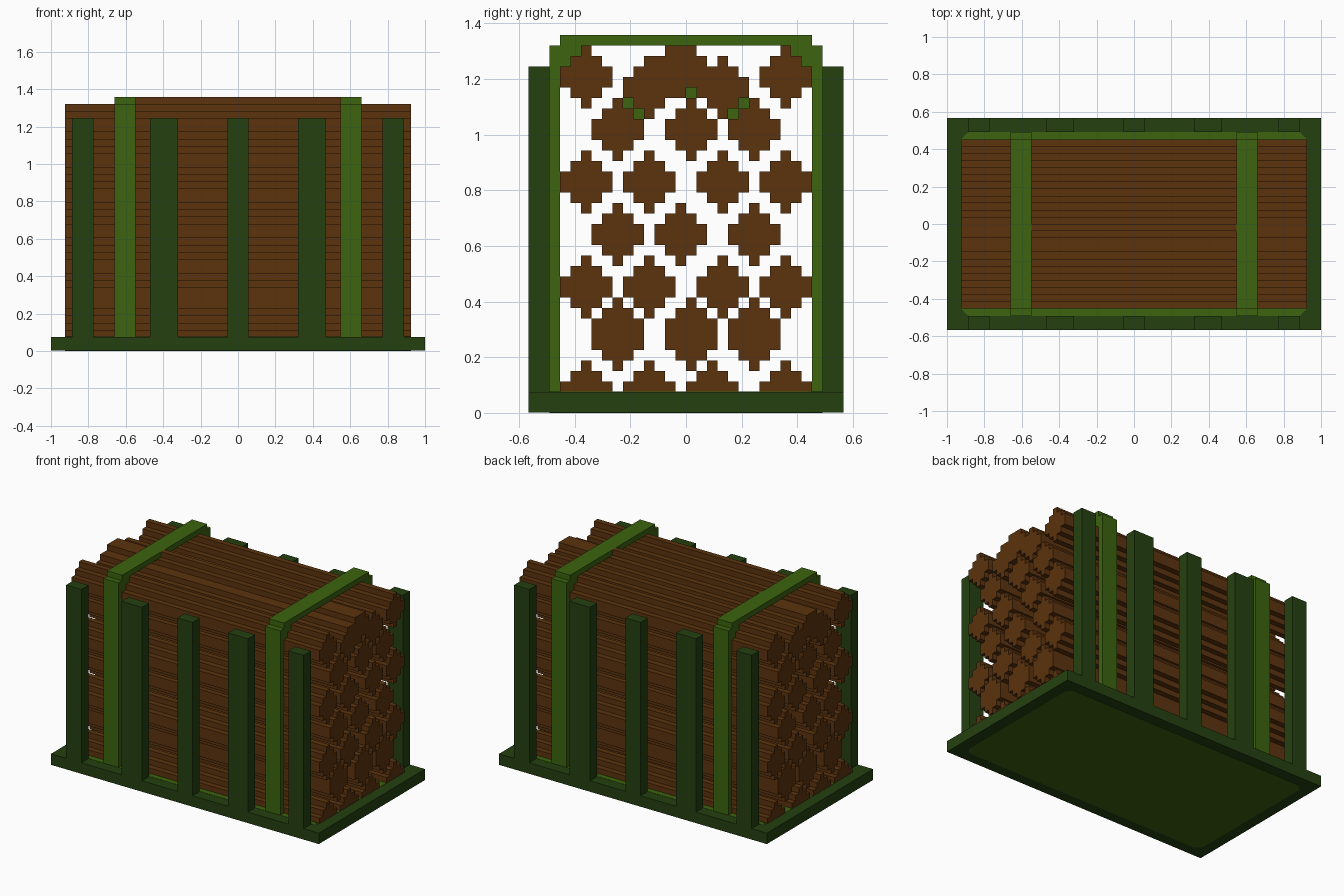
import bpy, bmesh

cube = bpy.data.objects.get("Cube")
if cube:
    bpy.data.objects.remove(cube)

U = 2 / 53  # one grid cell


def make_material(name, rgb):
    lin = [((c / 255 + 0.055) / 1.055) ** 2.4 if c > 10 else c / 255 / 12.92 for c in rgb] + [1]
    m = bpy.data.materials.new(name)
    m.use_nodes = True
    m.diffuse_color = lin
    m.node_tree.nodes["Principled BSDF"].inputs["Base Color"].default_value = lin
    return m


BROWN = make_material("log brown", (92, 51, 14))
DARK = make_material("dark green", (36, 64, 16))
LIGHT = make_material("light green", (60, 100, 15))


def prism(name, points, direction, material):
    """Extrude a closed outline (in cells) along a direction."""
    bm = bmesh.new()
    face = bm.faces.new([bm.verts.new([c * U for c in p]) for p in points])
    out = bmesh.ops.extrude_face_region(bm, geom=[face])
    verts = [g for g in out["geom"] if isinstance(g, bmesh.types.BMVert)]
    bmesh.ops.translate(bm, verts=verts, vec=[c * U for c in direction])
    bmesh.ops.recalc_face_normals(bm, faces=bm.faces)
    me = bpy.data.meshes.new(name)
    bm.to_mesh(me)
    bm.free()
    me.materials.append(material)
    ob = bpy.data.objects.new(name, me)
    bpy.context.collection.objects.link(ob)
    return ob


def along_x(name, outline, x0, x1, material):
    return prism(name, [(x0, y, z) for y, z in outline], (x1 - x0, 0, 0), material)


def box(name, x0, x1, y0, y1, z0, z1, material):
    return along_x(name, [(y0, z0), (y1, z0), (y1, z1), (y0, z1)], x0, x1, material)


def log(name, y, z, widths=(1, 3, 5, 5, 3, 1), floor=2):
    """Stepped diamond log; z is the bottom of the first layer."""
    side = []
    for i, w in enumerate(widths):
        if z + i >= floor:
            side += [(w / 2, z + i), (w / 2, z + i + 1)]
    # drop points repeated between equal layers
    side = [p for i, p in enumerate(side) if i == 0 or p != side[i - 1]]
    outline = [(y + w, h) for w, h in side] + [(y - w, h) for w, h in reversed(side)]
    along_x(name, outline, -24.5, 24.5, BROWN)


# Base tray with a lighter floor panel showing above and below
box("base", -26.5, 26.5, -15, 15, 0.04, 2, DARK)
panel = [(-23.5, -13), (23.5, -13), (24.5, -12), (24.5, 12),
         (23.5, 13), (-23.5, 13), (-24.5, 12), (-24.5, -12)]
prism("floor_panel", [(x, y, 0) for x, y in panel], (0, 0, 2.04), LIGHT)

# Upright posts on both long sides
for side, y in (("front", -15), ("back", 13)):
    for i, (x0, x1) in enumerate([(-23.5, -20.5), (-12.5, -8.5), (-1.5, 1.5), (8.5, 12.5), (20.5, 23.5)]):
        box(f"{side}_post_{i + 1}", x0, x1, y, y + 2, 2, 33, DARK)

# Stacked logs: bottom height and centres of each row
rows = [
    (-1, (-9.5, -3.5, 2.5, 9.5)),
    (4, (-6.5, 0.5, 6.5)),
    (9, (-9.5, -3.5, 3.5, 9.5)),
    (14, (-6.5, -0.5, 6.5)),
    (19, (-9.5, -3.5, 3.5, 9.5)),
    (24, (-6.5, 0.5, 6.5)),
    (29, (-9.5, 9.5)),
    (28, (-3.5, 3.5)),
]
for r, (z, centres) in enumerate(rows):
    widths = (1, 3, 5, 5, 5, 3, 1) if r == 1 else (1, 3, 5, 5, 3, 1)
    for i, y in enumerate(centres):
        log(f"log_{r + 1}_{i + 1}", y, z, widths)

# Crown log, with its ridge only between the straps
log("crown_log", -0.5, 30, (1, 3, 5, 5, 3))
box("crown_log_ridge", -14.5, 14.5, -1, 0, 35, 36, BROWN)

# Straps arching over the stack
outer = [(13, 2), (13, 35), (12, 35), (12, 36)]
inner = [(10, 35), (10, 34), (11, 34), (11, 33), (12, 33), (12, 2)]
arch = (outer + [(-y, z) for y, z in reversed(outer)]
        + [(-y, z) for y, z in reversed(inner)] + inner)
for side, x in (("right", -17.5), ("left", 14.5)):
    along_x(f"{side}_strap", arch, x, x + 3, LIGHT)
    # strap bits showing between the upper logs
    for i, (y, z) in enumerate([(-6, 29), (-5, 28), (0, 30), (4, 28), (5, 29)]):
        box(f"{side}_strap_tuck_{i + 1}", x, x + 3, y, y + 1, z, z + 1, LIGHT)
